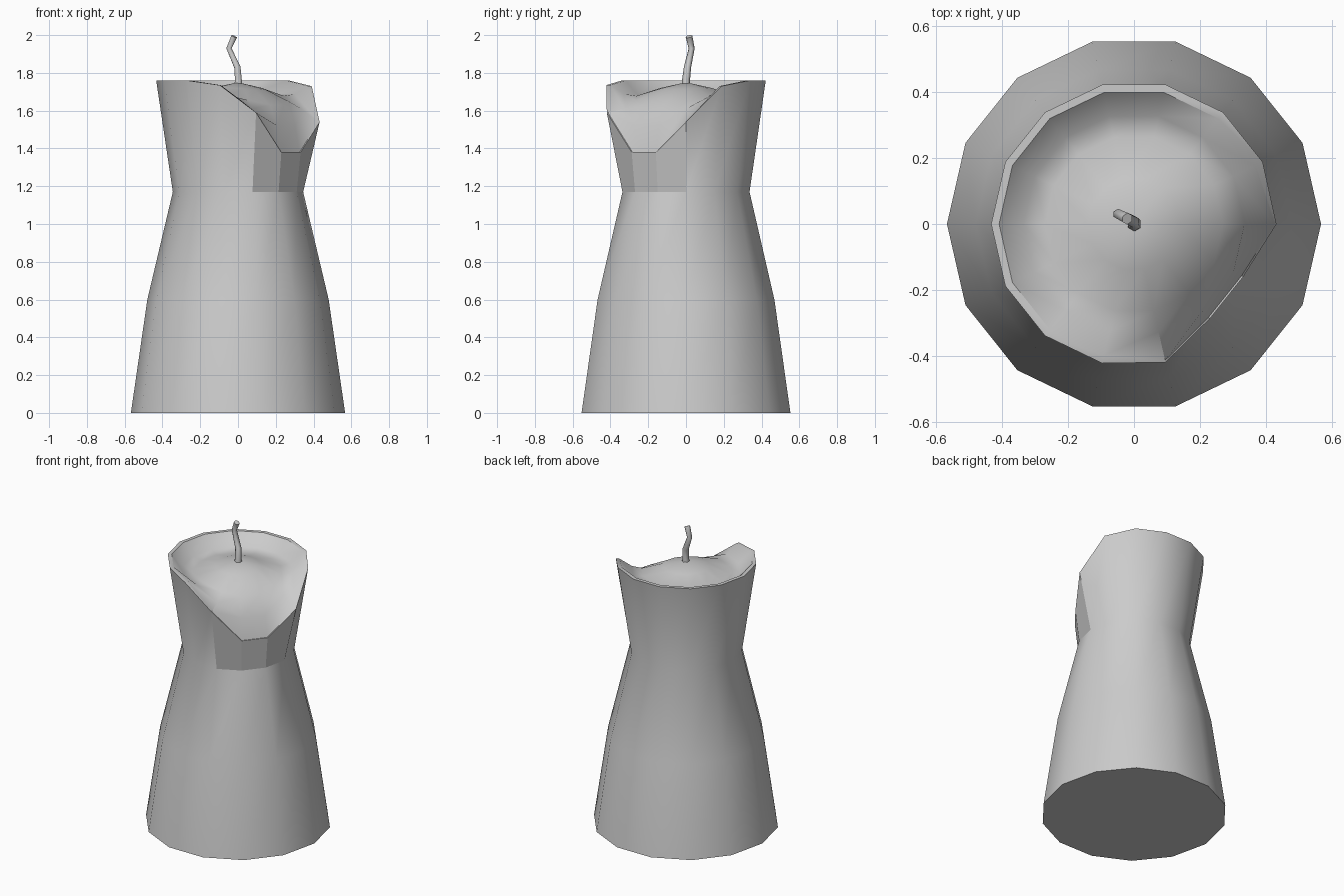
import bpy, bmesh, math

if "Cube" in bpy.data.objects:
    bpy.data.objects.remove(bpy.data.objects["Cube"])

N = 14
# lip corners that have melted down: side index -> (radius, height)
MELT = {1: (0.433, 1.73), 0: (0.432, 1.54), 13: (0.368, 1.38),
        12: (0.368, 1.38), 11: (0.43, 1.59), 10: (0.433, 1.735)}
# how far the pool sags towards the spill
SAG = {0: 0.05, 13: 0.08, 12: 0.08, 11: 0.04}


def add_ring(bm, fn):
    verts = []
    for i in range(N):
        r, z = fn(i)
        a = 2 * math.pi * i / N
        verts.append(bm.verts.new((r * math.cos(a), r * math.sin(a), z)))
    return verts


def outer_rim(i):
    return MELT.get(i, (0.433, 1.76))


def inner_rim(i):
    r, z = outer_rim(i)
    return (r - (0.006 if i in SAG else 0.024), z)


def pool(r, z, amount):
    return lambda i: (r, z - amount * SAG.get(i, 0))


# candle body: walls, rim and melted pool in one skin
bm = bmesh.new()
rings = [add_ring(bm, f) for f in (
    lambda i: (0.567, 0), lambda i: (0.48, 0.6), lambda i: (0.345, 1.17),
    outer_rim, inner_rim,
    lambda i: (0.335, 1.52 if i in (12, 13) else 1.61 if i in (0, 11) else 1.688),
    pool(0.27, 1.678, 0.6), pool(0.14, 1.72, 0.1))]
spill = []
for k in range(len(rings) - 1):
    lo, hi = rings[k], rings[k + 1]
    for i in range(N):
        j = (i + 1) % N
        f = bm.faces.new((lo[i], lo[j], hi[j], hi[i]))
        if k == 2 and i in (11, 12, 13):
            spill.append(f)
centre = bm.verts.new((0, 0, 1.75))
for i in range(N):
    bm.faces.new((rings[-1][i], rings[-1][(i + 1) % N], centre))
bm.faces.new(rings[0][::-1])
bm.faces.index_update()
spill_ids = [f.index for f in spill]
mesh = bpy.data.meshes.new("candle_body")
bm.to_mesh(mesh)
bm.free()
body = bpy.data.objects.new("candle_body", mesh)
bpy.context.collection.objects.link(body)
body.select_set(True)
bpy.context.view_layer.objects.active = body
bpy.ops.object.shade_smooth_by_angle(angle=math.radians(40))

# spill faces stay flat
for i in spill_ids:
    body.data.polygons[i].use_smooth = False

# wick: bent tapering cord
curve = bpy.data.curves.new("wick", 'CURVE')
curve.dimensions = '3D'
curve.bevel_depth = 0.02
curve.bevel_resolution = 1
curve.use_fill_caps = True
path = [(0, 0, 1.72, 1.2), (0.002, 0, 1.76, 1.05), (-0.003, 0.008, 1.83, 0.95),
        (-0.048, 0.03, 1.93, 0.8), (-0.02, 0.016, 1.993, 0.9)]
spline = curve.splines.new('POLY')
spline.points.add(len(path) - 1)
for p, (x, y, z, r) in zip(spline.points, path):
    p.co = (x, y, z, 1)
    p.radius = r
wick = bpy.data.objects.new("wick", curve)
bpy.context.collection.objects.link(wick)
